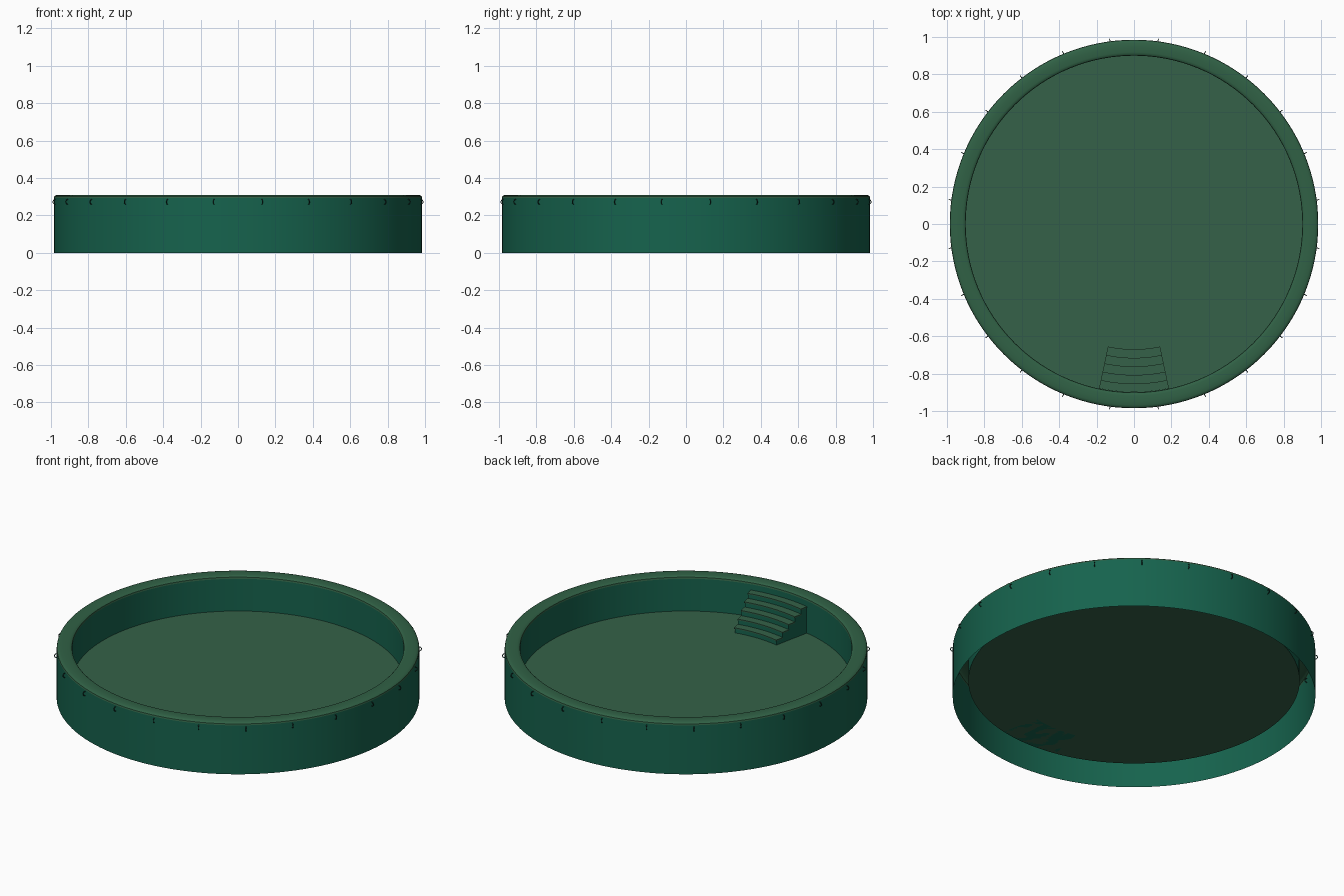
import bpy, bmesh, math
from math import sin, cos, radians, pi

if "Cube" in bpy.data.objects:
    bpy.data.objects.remove(bpy.data.objects["Cube"])

SEG = 128
FLOOR_Z = 0.10


def material(name, rgb):
    m = bpy.data.materials.new(name)
    m.diffuse_color = (*rgb, 1)
    m.use_nodes = True
    m.node_tree.nodes["Principled BSDF"].inputs["Base Color"].default_value = m.diffuse_color
    return m


wall_mat = material("wall_green", (0.008, 0.125, 0.075))
rim_mat = material("rim_green", (0.03, 0.12, 0.06))
floor_mat = material("floor_green", (0.035, 0.12, 0.065))
ring_mat = material("dark_metal", (0.01, 0.04, 0.03))


def finish(name, bm, mat, angle=30):
    mesh = bpy.data.meshes.new(name)
    bm.to_mesh(mesh)
    bm.free()
    ob = bpy.data.objects.new(name, mesh)
    bpy.context.collection.objects.link(ob)
    mesh.materials.append(mat)
    bpy.ops.object.select_all(action='DESELECT')
    ob.select_set(True)
    bpy.context.view_layer.objects.active = ob
    bpy.ops.object.shade_smooth_by_angle(angle=radians(angle))
    return ob


def lathe(name, profile, mat):
    bm = bmesh.new()
    rows = [[bm.verts.new((r * cos(2 * pi * i / SEG), r * sin(2 * pi * i / SEG), z))
             for i in range(SEG)] for r, z in profile]
    for a, b in zip(rows, rows[1:]):
        for i in range(SEG):
            j = (i + 1) % SEG
            bm.faces.new((a[i], a[j], b[j], b[i]))
    return finish(name, bm, mat)


def arc_block(bm, r0, r1, z0, z1, half_deg, n=10):
    """Solid slice of a ring, centred on the front (-y) direction."""
    loops = []
    for i in range(n + 1):
        a = radians(-90 - half_deg + 2 * half_deg * i / n)
        loops.append([bm.verts.new((r * cos(a), r * sin(a), z))
                      for r, z in ((r0, z0), (r1, z0), (r1, z1), (r0, z1))])
    for a, b in zip(loops, loops[1:]):
        for k in range(4):
            m = (k + 1) % 4
            bm.faces.new((a[k], a[m], b[m], b[k]))
    bm.faces.new(loops[0])
    bm.faces.new(loops[-1][::-1])


# Outer skin, rolled rim and inner wall (hollow, open underneath)
lathe("outer_wall", [(0.985, 0), (0.985, 0.293)], wall_mat)
lathe("rim", [(0.985, 0.293), (0.983, 0.301), (0.977, 0.306), (0.968, 0.309),
              (0.945, 0.31), (0.918, 0.309), (0.908, 0.307), (0.902, 0.302),
              (0.90, 0.293)], rim_mat)
lathe("inner_wall", [(0.90, 0.293), (0.90, FLOOR_Z)], wall_mat)

# Floor disc
bm = bmesh.new()
bmesh.ops.create_circle(bm, cap_ends=True, segments=SEG, radius=0.90)
bmesh.ops.translate(bm, vec=(0, 0, FLOOR_Z), verts=bm.verts)
finish("pool_floor", bm, floor_mat)

# Curved steps against the front wall: risers with thin lighter treads
risers, treads = bmesh.new(), bmesh.new()
STEPS, R_IN, RISE = 5, 0.67, 0.032
DEPTH = (0.899 - R_IN) / STEPS
for s in range(STEPS):
    r = R_IN + s * DEPTH
    top = FLOOR_Z + (s + 1) * RISE
    arc_block(risers, r + 0.004, r + DEPTH + 0.004 * (s < STEPS - 1), FLOOR_Z, top - 0.007, 11.8)
    arc_block(treads, r, r + DEPTH + 0.003 * (s < STEPS - 1), top - 0.007, top, 12)
for name, b, mat in (("step_risers", risers, wall_mat), ("step_treads", treads, floor_mat)):
    bmesh.ops.recalc_face_normals(b, faces=b.faces)
    finish(name, b, mat)

# Small tie rings around the outside, standing in radial planes
bm = bmesh.new()
COUNT, MAJOR, MINOR, N, M = 24, 0.0125, 0.0025, 16, 8
for k in range(COUNT):
    t = radians(7.5 + 15 * k)
    loops = []
    for i in range(N):
        u = 2 * pi * i / N
        loop = []
        for j in range(M):
            v = 2 * pi * j / M
            d = MAJOR + MINOR * cos(v)
            r, w, z = 0.985 + d * cos(u), MINOR * sin(v), 0.272 + d * sin(u)
            loop.append(bm.verts.new((r * cos(t) - w * sin(t), r * sin(t) + w * cos(t), z)))
        loops.append(loop)
    for i in range(N):
        a, b = loops[i], loops[(i + 1) % N]
        for j in range(M):
            q = (j + 1) % M
            bm.faces.new((a[j], b[j], b[q], a[q]))
bmesh.ops.recalc_face_normals(bm, faces=bm.faces)
finish("tie_rings", bm, ring_mat, 60)
